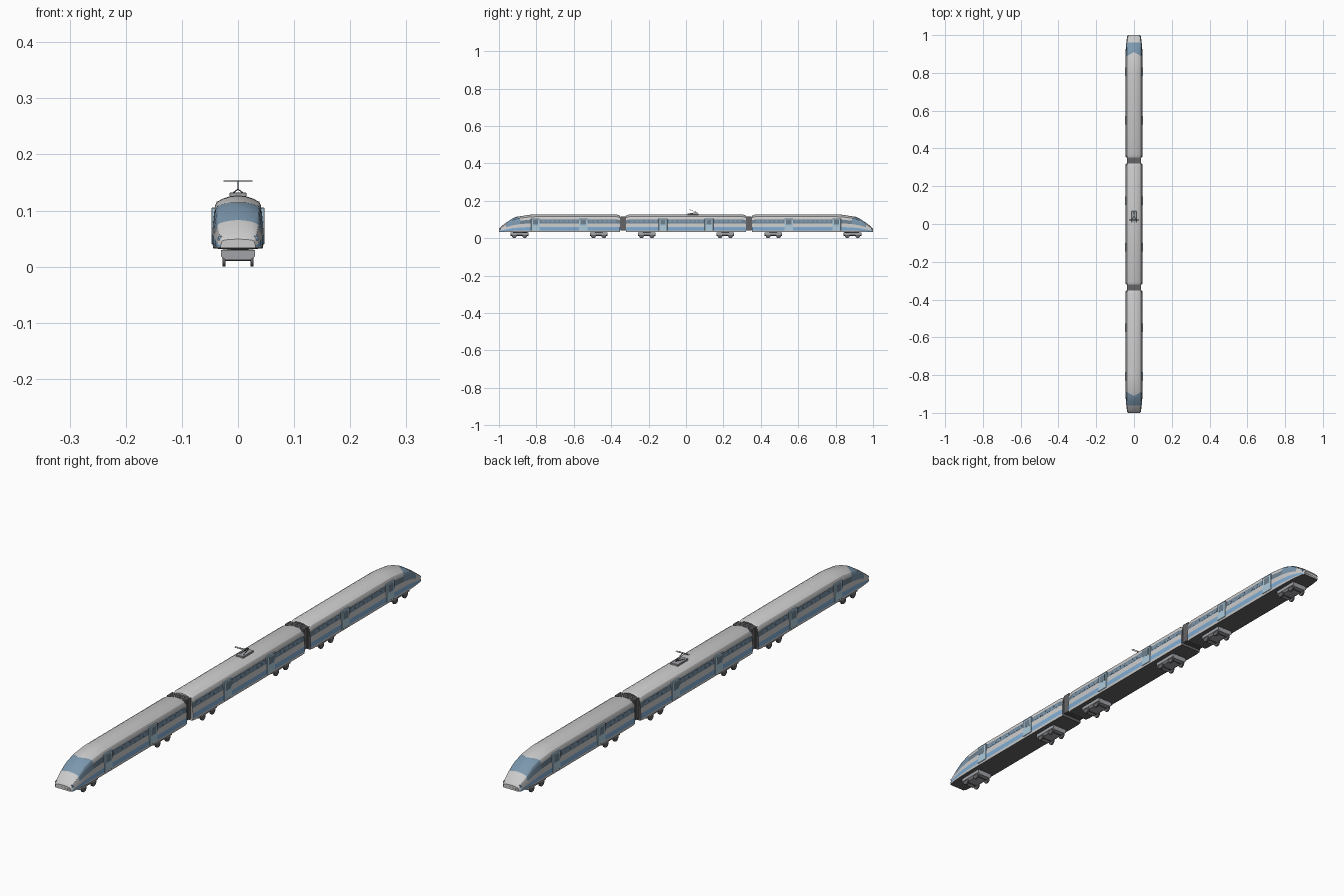
import bpy, bmesh, math
from mathutils import Vector

if "Cube" in bpy.data.objects:
    bpy.data.objects.remove(bpy.data.objects["Cube"])


def mat(name, r, g, b):
    m = bpy.data.materials.new(name)
    m.diffuse_color = (r, g, b, 1)
    m.use_nodes = True
    m.node_tree.nodes["Principled BSDF"].inputs["Base Color"].default_value = m.diffuse_color
    return m


WHITE = mat("body_grey", .72, .72, .71)
BLUE = mat("stripe_blue", .22, .42, .66)
DARK = mat("dark_grey", .13, .13, .14)
GLASS = mat("window_glass", .16, .22, .28)
SCREEN = mat("windscreen_glass", .2, .31, .42)
DOOR = mat("door_blue", .42, .6, .72)
STEEL = mat("bogie_grey", .36, .37, .39)
MATS = [WHITE, BLUE, DARK, GLASS, SCREEN]

FLOOR = .033
# half cross-section from roof ridge down to floor centre (x, z)
HALF = [(0, .127), (.014, .1255), (.028, .121), (.038, .115), (.041, .109), (.0422, .1),
        (.0442, .08), (.0457, .06), (.0458, .042), (.044, .033), (0, .033)]
RING = HALF + [(-x, z) for x, z in HALF[-2:0:-1]]
SEG = {5: 3, 7: 1, 8: 0, 9: 2}          # half-section segment -> material index


def finish(name, bm, mats, angle=None):
    bmesh.ops.recalc_face_normals(bm, faces=bm.faces)
    me = bpy.data.meshes.new(name)
    bm.to_mesh(me)
    bm.free()
    for m in mats:
        me.materials.append(m)
    ob = bpy.data.objects.new(name, me)
    bpy.context.collection.objects.link(ob)
    if angle:
        bpy.ops.object.select_all(action='DESELECT')
        ob.select_set(True)
        bpy.context.view_layer.objects.active = ob
        bpy.ops.object.shade_smooth_by_angle(angle=math.radians(angle))
    return ob


def box(name, lo, hi, m, bevel=0):
    bm = bmesh.new()
    bmesh.ops.create_cube(bm, size=1)
    for v in bm.verts:
        v.co = [lo[i] + (v.co[i] + .5) * (hi[i] - lo[i]) for i in range(3)]
    if bevel:
        bmesh.ops.bevel(bm, geom=bm.edges[:], offset=bevel, segments=1, affect='EDGES')
    return finish(name, bm, [m])


def rod(name, a, b, r, m, n=8):
    a, b = Vector(a), Vector(b)
    bm = bmesh.new()
    bmesh.ops.create_cone(bm, cap_ends=True, segments=n, radius1=r, radius2=r, depth=(b - a).length)
    q = (b - a).to_track_quat('Z', 'Y')
    for v in bm.verts:
        v.co = q @ v.co + (a + b) / 2
    return finish(name, bm, [m], 40)


def car(name, stations, s=1, screen=()):
    """Loft the section through stations (y, width scale, roof height)."""
    bm = bmesh.new()
    rings = []
    for j, (y, w, top) in enumerate(stations):
        k = (top - FLOOR) / (.127 - FLOOR)
        ring = []
        for x, z in RING:
            # roof edge dips forward in a shallow V at the windscreen top
            dy = -.025 * (1 - abs(x) / .046) if screen and j == screen[1] else 0
            dz = dy * .2
            ring.append(bm.verts.new((x * w, s * (y + dy), FLOOR + (z - FLOOR) * k + dz)))
        rings.append(ring)
    n = len(RING)
    for j in range(len(rings) - 1):
        for i in range(n):
            f = bm.faces.new((rings[j][i], rings[j][(i + 1) % n],
                              rings[j + 1][(i + 1) % n], rings[j + 1][i]))
            h = min(i, n - 1 - i)
            f.material_index = SEG.get(h, 0)
            if screen and h == 5 and j < screen[1]:
                f.material_index = 4 if j >= screen[0] else 0
            if screen and h < 5 and screen[0] <= j < screen[1]:
                f.material_index = 4
    bm.faces.new(rings[0])
    bm.faces.new(rings[-1]).material_index = 2
    return finish(name, bm, MATS, 25)


# car bodies
NOSE = [(-1, .68, .049), (-.992, .8, .06), (-.962, .89, .083), (-.93, .95, .104),
        (-.885, .985, .119), (-.83, 1, .126), (-.80, 1, .127), (-.37, 1, .127), (-.353, .95, .121)]
car("front_car", NOSE, 1, (2, 4))
car("rear_car", NOSE, -1, (2, 4))
car("middle_car", [(-.32, .95, .121), (-.303, 1, .127), (.303, 1, .127), (.32, .95, .121)])

# gangways, nose bumpers and headlights
for s, tag in ((-1, "front"), (1, "rear")):
    for k in range(3):
        y = s * (.326 + k * .0105)
        box(f"{tag}_gangway_fold_{k}", (-.038, y - .0045, .042), (.038, y + .0045, .116), DARK)
    box(f"{tag}_gangway_core", (-.035, s * .336 - .03, .045), (.035, s * .336 + .03, .113), DARK)
    lo, hi = sorted((s * .97, s * 1.0))
    box(f"{tag}_bumper", (-.028, lo, .036), (.028, hi, .044), DARK, .001)
    for x in (-1, 1):
        rod(f"{tag}_headlight", (x * .03, s * .98, .05), (x * .031, s * .9945, .05), .005, BLUE, 12)


def side_x(z):
    return .0422 + (.1 - z) * .1


def windows(name, y0, y1, count, sx):
    """Row of separate panes laid just outside the window band."""
    bm = bmesh.new()
    step = (y1 - y0) / count
    for i in range(count):
        a, b = y0 + i * step + .003, y0 + (i + 1) * step - .003
        vs = [bm.verts.new((sx * (side_x(z) + .0004), y, z))
              for y, z in ((a, .083), (b, .083), (b, .097), (a, .097))]
        f = bm.faces.new(vs)
        r = bmesh.ops.extrude_face_region(bm, geom=[f])
        for v in r["geom"]:
            if isinstance(v, bmesh.types.BMVert):
                v.co.x -= sx * .002
    return finish(name, bm, [SCREEN])


# doors and windows on both sides
for sx in (-1, 1):
    for y in (-.805, -.549, -.123, .123, .549, .805):
        x0, x1 = sorted((sx * .039, sx * .0472))
        box("door", (x0, y - .023, .04), (x1, y + .023, .105), DOOR, .0012)
        x0, x1 = sorted((sx * .046, sx * .0476))
        box("door_window", (x0, y - .014, .072), (x1, y + .014, .098), GLASS)
    for tag, a, b, c in (("front", -.775, -.58, 8), ("front_end", -.52, -.375, 6),
                         ("middle_front", -.3, -.152, 6), ("middle", -.094, .094, 8),
                         ("middle_rear", .152, .3, 6), ("rear_end", .375, .52, 6),
                         ("rear", .58, .775, 8)):
        windows(tag + "_windows", a, b, c, sx)

# bogies with four wheels each
for y in (-.89, -.467, -.21, .21, .467, .89):
    bm = bmesh.new()
    prof = [(-.03, .03), (-.03, .018), (-.022, .012), (.022, .012), (.03, .018), (.03, .03)]
    f = bm.faces.new([bm.verts.new((x, y - .047, z)) for x, z in prof])
    r = bmesh.ops.extrude_face_region(bm, geom=[f])
    bmesh.ops.translate(bm, vec=(0, .094, 0),
                        verts=[v for v in r["geom"] if isinstance(v, bmesh.types.BMVert)])
    finish("bogie_frame", bm, [STEEL])
    box("bogie_mount", (-.018, y - .02, .028), (.018, y + .02, .035), DARK)
    for dy in (-.028, .028):
        rod("axle", (-.026, y + dy, .013), (.026, y + dy, .013), .003, DARK)
        for sx in (-1, 1):
            rod("wheel", (sx * .022, y + dy, .013), (sx * .028, y + dy, .013), .013, DARK, 20)

# pantograph
box("pantograph_base", (-.015, .008, .125), (.015, .068, .132), STEEL, .001)
for x in (-.008, .008):
    rod("pantograph_lower_arm", (x, .018, .132), (0, .062, .138), .001, DARK)
rod("pantograph_upper_arm", (0, .062, .138), (0, .02, .152), .001, DARK)
for y in (.017, .023):
    rod("pantograph_head", (-.026, y, .1525), (.026, y, .1525), .001, DARK)
